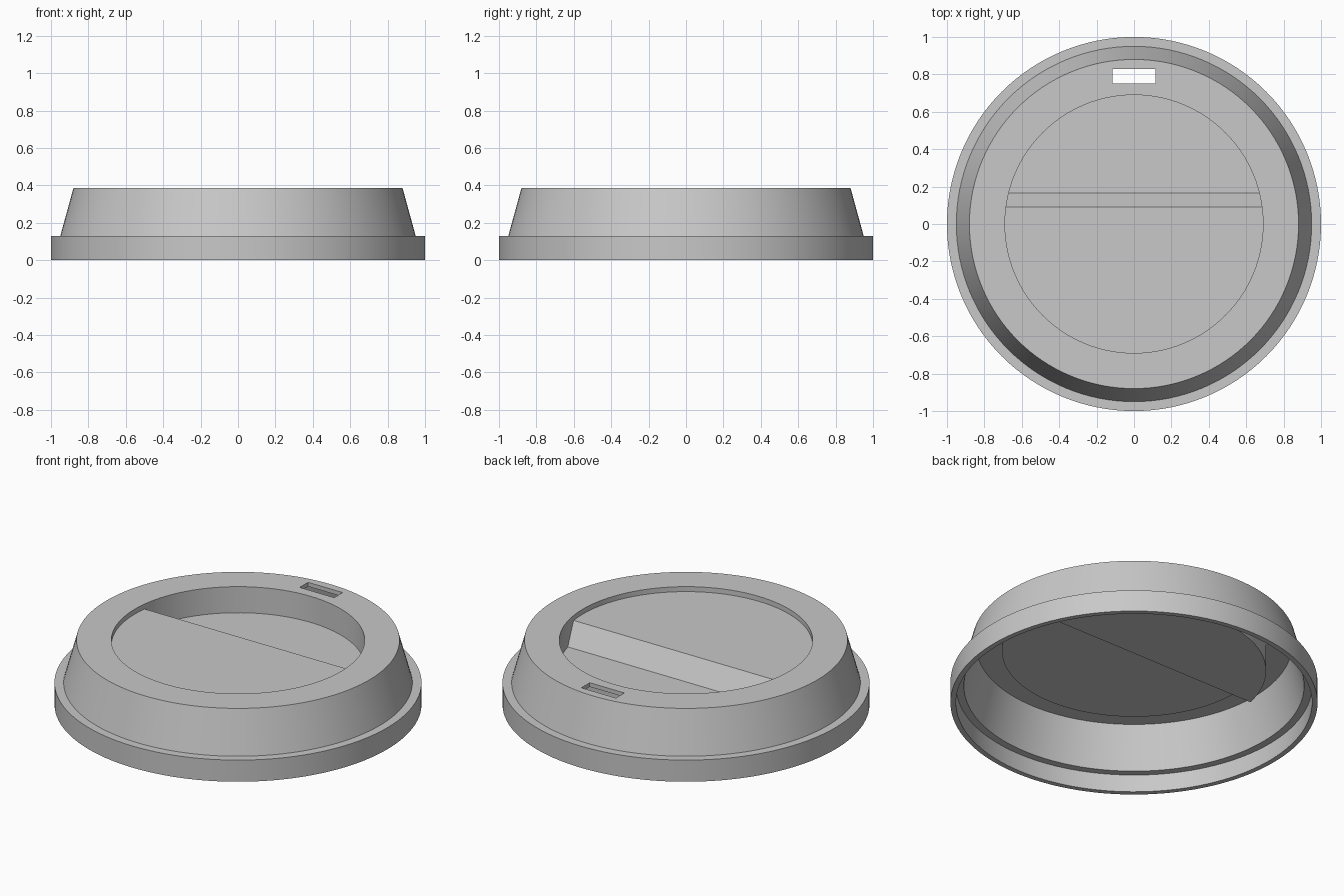
import bpy, bmesh, math
from mathutils import Vector

if "Cube" in bpy.data.objects:
    bpy.data.objects.remove(bpy.data.objects["Cube"])

SEGMENTS = 128
TOP = 0.385

grey = bpy.data.materials.new("light grey plastic")
grey.use_nodes = True
COLOUR = (0.58, 0.58, 0.58, 1)
grey.diffuse_color = COLOUR
grey.node_tree.nodes["Principled BSDF"].inputs["Base Color"].default_value = COLOUR


def finish(bm, name):
    bmesh.ops.recalc_face_normals(bm, faces=bm.faces[:])
    mesh = bpy.data.meshes.new(name)
    bm.to_mesh(mesh)
    bm.free()
    mesh.materials.append(grey)
    obj = bpy.data.objects.new(name, mesh)
    bpy.context.collection.objects.link(obj)
    return obj


def lathe(name, profile):
    """Spin an (r, z) profile that starts and ends on the axis."""
    bm = bmesh.new()
    verts = [bm.verts.new((r, 0, z)) for r, z in profile]
    edges = [bm.edges.new(pair) for pair in zip(verts, verts[1:])]
    bmesh.ops.spin(bm, geom=verts + edges, axis=(0, 0, 1), cent=(0, 0, 0),
                   angle=math.tau, steps=SEGMENTS, use_duplicate=False)
    bmesh.ops.remove_doubles(bm, verts=bm.verts[:], dist=0.0001)
    # merge the fan triangles of the flat discs
    bmesh.ops.dissolve_limit(bm, angle_limit=0.001, verts=bm.verts[:], edges=bm.edges[:])
    return finish(bm, name)


def stepped_plug(name, radius, y_high, z_high, y_low, z_low, z_top):
    """Round plug whose underside is high in front, ramps down, and is low behind."""
    bm = bmesh.new()
    bmesh.ops.create_circle(bm, cap_ends=True, segments=SEGMENTS, radius=radius)
    for y in (y_high, y_low):
        bmesh.ops.bisect_plane(bm, geom=bm.verts[:] + bm.edges[:] + bm.faces[:],
                               plane_co=(0, y, 0), plane_no=(0, 1, 0))
    # add the ramp's own height to every vertex
    for v in bm.verts:
        t = min(max((v.co.y - y_high) / (y_low - y_high), 0), 1)
        v.co.z = z_high + t * (z_low - z_high)
    raised = bmesh.ops.extrude_face_region(bm, geom=bm.faces[:], use_keep_orig=True)
    for item in raised["geom"]:
        if isinstance(item, bmesh.types.BMVert):
            item.co.z = z_top
    return finish(bm, name)


def box(name, centre, size):
    bm = bmesh.new()
    bmesh.ops.create_cube(bm, size=1)
    for v in bm.verts:
        v.co = Vector(centre) + v.co * Vector(size)
    return finish(bm, name)


def combine(target, tool, operation):
    mod = target.modifiers.new(operation.lower(), "BOOLEAN")
    mod.object, mod.operation, mod.solver = tool, operation, "EXACT"
    bpy.ops.object.select_all(action="DESELECT")
    bpy.context.view_layer.objects.active = target
    target.select_set(True)
    bpy.ops.object.modifier_apply(modifier=mod.name)
    bpy.data.objects.remove(tool)


# thin shell: top, tapered wall, flange, shelf inside the flange, ceiling
lid = lathe("cup_lid", [(0, TOP), (0.88, TOP), (0.95, 0.13), (1, 0.13), (1, 0),
                        (0.97, 0), (0.97, 0.105), (0.927, 0.105), (0.86, 0.36), (0, 0.36)])

# sunken tray hanging under the top, then the recess hollowed out of it
combine(lid, stepped_plug("tray", 0.72, 0.074, 0.328, 0.147, 0.2, 0.372), "UNION")
combine(lid, stepped_plug("recess_cutter", 0.69, 0.09, 0.355, 0.165, 0.228, 0.6), "DIFFERENCE")

# sip opening
combine(lid, box("sip_cutter", (0, 0.79, 0.38), (0.23, 0.08, 0.2)), "DIFFERENCE")

bpy.ops.object.select_all(action="DESELECT")
lid.select_set(True)
bpy.context.view_layer.objects.active = lid
bpy.ops.object.shade_smooth_by_angle(angle=math.radians(30))
